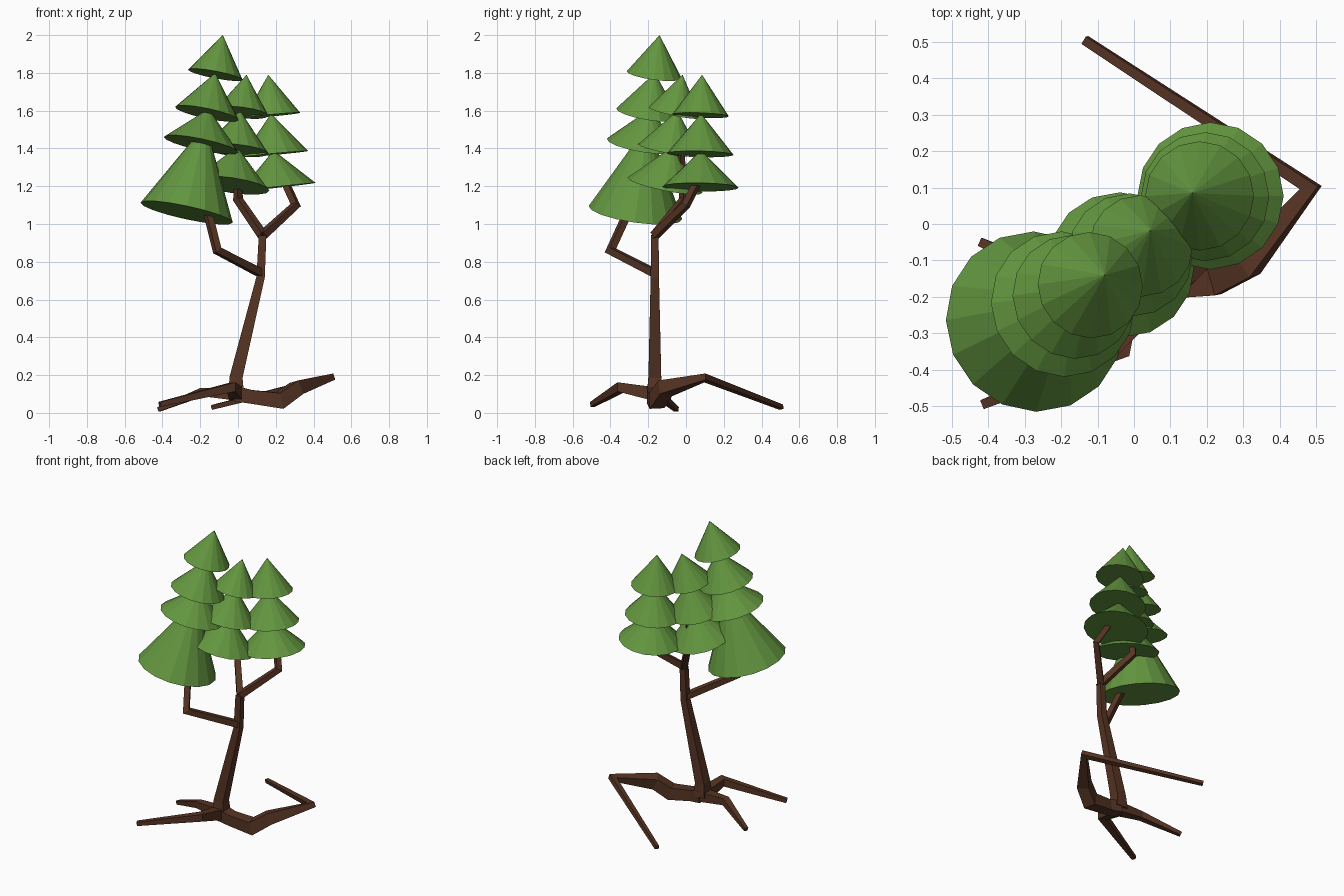
import bpy
import bmesh
from mathutils import Vector

if "Cube" in bpy.data.objects:
    bpy.data.objects.remove(bpy.data.objects["Cube"], do_unlink=True)


def make_material(name, rgb):
    mat = bpy.data.materials.new(name)
    mat.use_nodes = True
    mat.diffuse_color = (*rgb, 1)
    mat.node_tree.nodes["Principled BSDF"].inputs["Base Color"].default_value = (*rgb, 1)
    return mat


leaf_green = make_material("leaf green", (0.125, 0.305, 0.05))
bark_brown = make_material("bark brown", (0.093, 0.034, 0.017))


def add_object(name, bm, mat):
    bmesh.ops.recalc_face_normals(bm, faces=bm.faces)
    mesh = bpy.data.meshes.new(name)
    bm.to_mesh(mesh)
    bm.free()
    mesh.materials.append(mat)
    obj = bpy.data.objects.new(name, mesh)
    bpy.context.collection.objects.link(obj)
    return obj


def add_limb(name, points, widths):
    """Square tapering bar along a path, mitred at each bend."""
    pts = [Vector(p) for p in points]
    dirs = [(b - a).normalized() for a, b in zip(pts, pts[1:])]
    d = dirs[0]
    ref = Vector((0, 1, 0)) if abs(d.z) > 0.7 else Vector((0, 0, 1))
    u = d.cross(ref).normalized()
    v = d.cross(u)
    bm = bmesh.new()
    rings = []
    for i, (p, w) in enumerate(zip(pts, widths)):
        d_in = dirs[max(i - 1, 0)]
        d_out = dirs[min(i, len(dirs) - 1)]
        n = (d_in + d_out).normalized()
        ring = []
        for a, b in ((1, 1), (-1, 1), (-1, -1), (1, -1)):
            off = (u * a + v * b) * w
            off -= d_in * (off.dot(n) / d_in.dot(n))
            ring.append(bm.verts.new(p + off))
        rings.append(ring)
        turn = d_in.rotation_difference(d_out)
        u, v = turn @ u, turn @ v
    for r0, r1 in zip(rings, rings[1:]):
        for k in range(4):
            j = (k + 1) % 4
            bm.faces.new((r0[k], r0[j], r1[j], r1[k]))
    bm.faces.new(rings[0])
    bm.faces.new(rings[-1])
    return add_object(name, bm, bark_brown)


def add_foliage(name, centre, apex, radius):
    """Closed cone whose axis runs from its base centre to its apex."""
    centre, apex = Vector(centre), Vector(apex)
    axis = apex - centre
    bm = bmesh.new()
    bmesh.ops.create_cone(bm, cap_ends=True, segments=16, radius1=radius,
                          radius2=0, depth=axis.length)
    bmesh.ops.remove_doubles(bm, verts=bm.verts, dist=0.0001)
    turn = Vector((0, 0, 1)).rotation_difference(axis)
    for vert in bm.verts:
        vert.co = turn @ vert.co + (centre + apex) / 2
    return add_object(name, bm, leaf_green)


# Trunk and branches
hub = (-0.01, -0.165, 0.1)
fork = (0.13, -0.165, 0.94)
add_limb("trunk", [hub, (-0.01, -0.165, 0.19), (0.12, -0.165, 0.72), fork],
         [0.042, 0.034, 0.022, 0.02])
add_limb("right_branch", [(0.12, -0.165, 0.74), (-0.11, -0.4, 0.86), (-0.17, -0.29, 1.1)],
         [0.02, 0.018, 0.018])
add_limb("middle_branch", [fork, (0, -0.01, 1.13), (0, -0.03, 1.38)],
         [0.02, 0.018, 0.015])
add_limb("left_branch", [fork, (0.305, 0, 1.1), (0.25, 0.06, 1.22)],
         [0.02, 0.017, 0.017])

# Roots
add_limb("long_root", [hub, (0.07, -0.17, 0.085), (0.22, -0.155, 0.065),
                       (0.31, -0.11, 0.13), (0.485, 0.1, 0.185), (-0.135, 0.505, 0.03)],
         [0.04, 0.036, 0.04, 0.038, 0.017, 0.012])
add_limb("front_root", [hub, (-0.035, -0.345, 0.135), (-0.415, -0.495, 0.045)],
         [0.036, 0.024, 0.013])
add_limb("side_root", [hub, (-0.19, -0.157, 0.11), (-0.42, -0.05, 0.018)],
         [0.034, 0.022, 0.012])

# Foliage tiers, listed top to bottom: base centre, apex, radius
stacks = {
    "right": [((-0.12, -0.168, 1.79), (-0.08, -0.14, 2.0), 0.147),
              ((-0.165, -0.2, 1.585), (-0.12, -0.165, 1.8), 0.172),
              ((-0.195, -0.22, 1.42), (-0.155, -0.19, 1.61), 0.202),
              ((-0.272, -0.268, 1.06), (-0.17, -0.2, 1.53), 0.25)],
    "middle": [((0.02, -0.06, 1.59), (0.045, -0.018, 1.79), 0.142),
               ((-0.01, -0.085, 1.39), (0.012, -0.045, 1.6), 0.172),
               ((-0.035, -0.112, 1.205), (-0.005, -0.07, 1.41), 0.203)],
    "left": [((0.18, 0.077, 1.575), (0.16, 0.085, 1.79), 0.15),
             ((0.195, 0.075, 1.37), (0.175, 0.08, 1.585), 0.177),
             ((0.21, 0.077, 1.195), (0.188, 0.08, 1.39), 0.202)],
}
for side, tiers in stacks.items():
    for i, (centre, apex, radius) in enumerate(tiers):
        add_foliage(f"{side}_foliage_tier_{i + 1}", centre, apex, radius)
